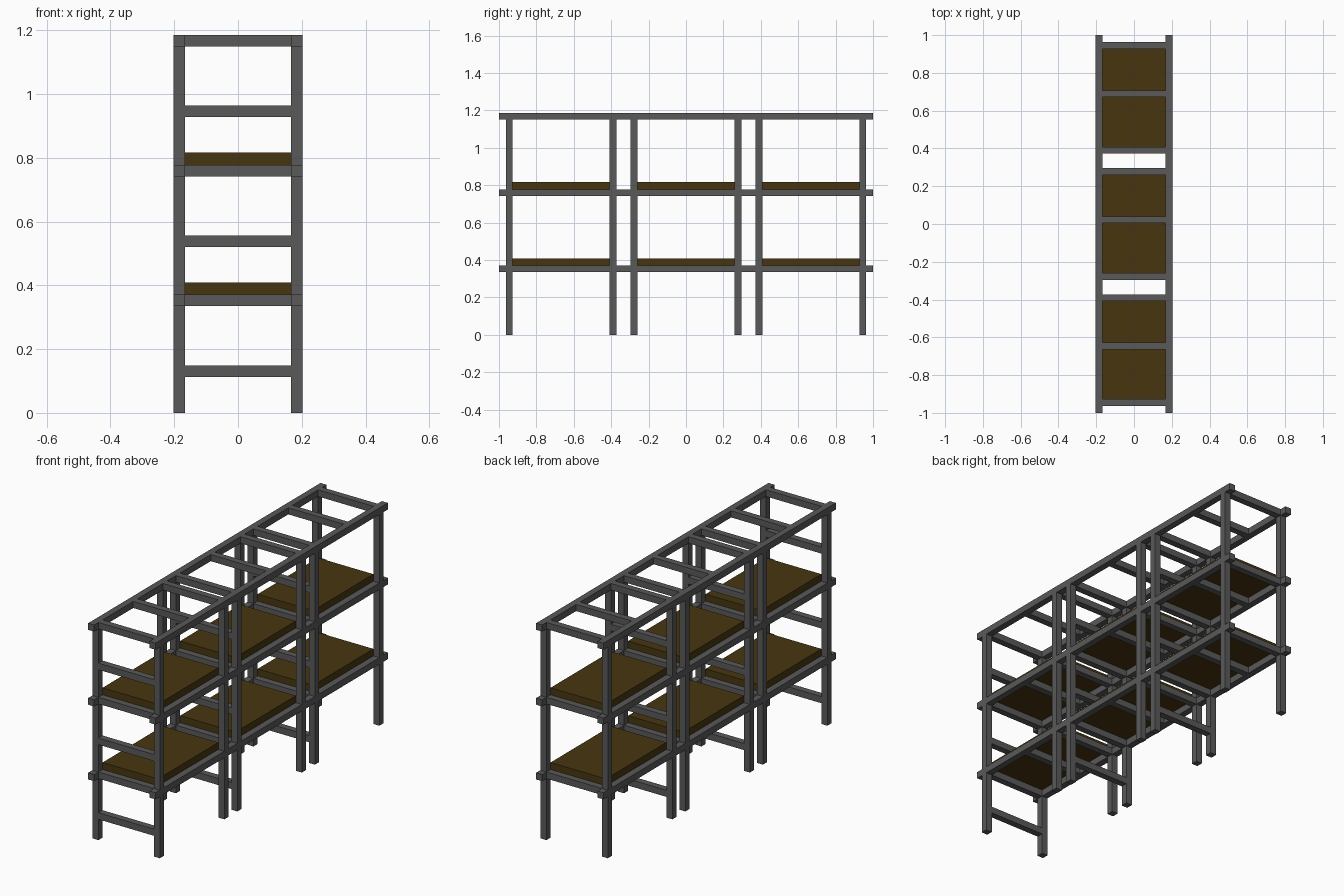
import bpy

cube = bpy.data.objects.get("Cube")
if cube:
    bpy.data.objects.remove(cube)


def make_material(name, rgb):
    mat = bpy.data.materials.new(name)
    mat.use_nodes = True
    colour = (*rgb, 1)
    mat.diffuse_color = colour
    mat.node_tree.nodes["Principled BSDF"].inputs["Base Color"].default_value = colour
    return mat


STEEL = make_material("dark grey steel", (0.1, 0.1, 0.1))
WOOD = make_material("dark brown wood", (0.063, 0.036, 0.005))


def box(name, low, high, mat):
    centre = [(a + b) / 2 for a, b in zip(low, high)]
    bpy.ops.mesh.primitive_cube_add(size=1, location=centre)
    obj = bpy.context.object
    obj.name = name
    obj.scale = [b - a for a, b in zip(low, high)]
    bpy.ops.object.transform_apply(location=False, rotation=False, scale=True)
    obj.data.materials.append(mat)
    return obj


BAR = 0.036
OUTER = 0.203
INNER = OUTER - BAR
RAILS = (0.335, 0.742, 1.15)        # undersides of the long rails
RUNGS = (0.113, 0.52, 0.928)        # undersides of the end rungs
HALF_BAY = 0.2775                   # bay centre to post centre
BAYS = (-0.6675, 0, 0.6675)


def crossbar(name, y, z):
    box(name, (-INNER, y - BAR / 2, z), (INNER, y + BAR / 2, z + BAR), STEEL)


# Long rails on both sides
for side in (-1, 1):
    x0, x1 = sorted((side * INNER, side * OUTER))
    for z in RAILS:
        box("long_rail", (x0, -1, z), (x1, 1, z + BAR), STEEL)

    # Posts, in segments between the rails
    for bay in BAYS:
        for y in (bay - HALF_BAY, bay + HALF_BAY):
            bottom = 0
            for z in RAILS:
                box("post", (x0, y - BAR / 2, bottom), (x1, y + BAR / 2, z), STEEL)
                bottom = z + BAR

for bay in BAYS:
    # Crossbars at each rail level
    for z in RAILS:
        for offset in (-HALF_BAY, 0.022, HALF_BAY):
            crossbar("crossbar", bay + offset, z)
    # Rungs between the front posts of the bay
    for z in RUNGS:
        crossbar("rung", bay - HALF_BAY, z)
    # Shelf boards
    reach = HALF_BAY - BAR / 2
    for z in RAILS[:2]:
        box("shelf_board", (-INNER, bay - reach, z + BAR),
            (INNER, bay + reach, z + BAR + 0.038), WOOD)
